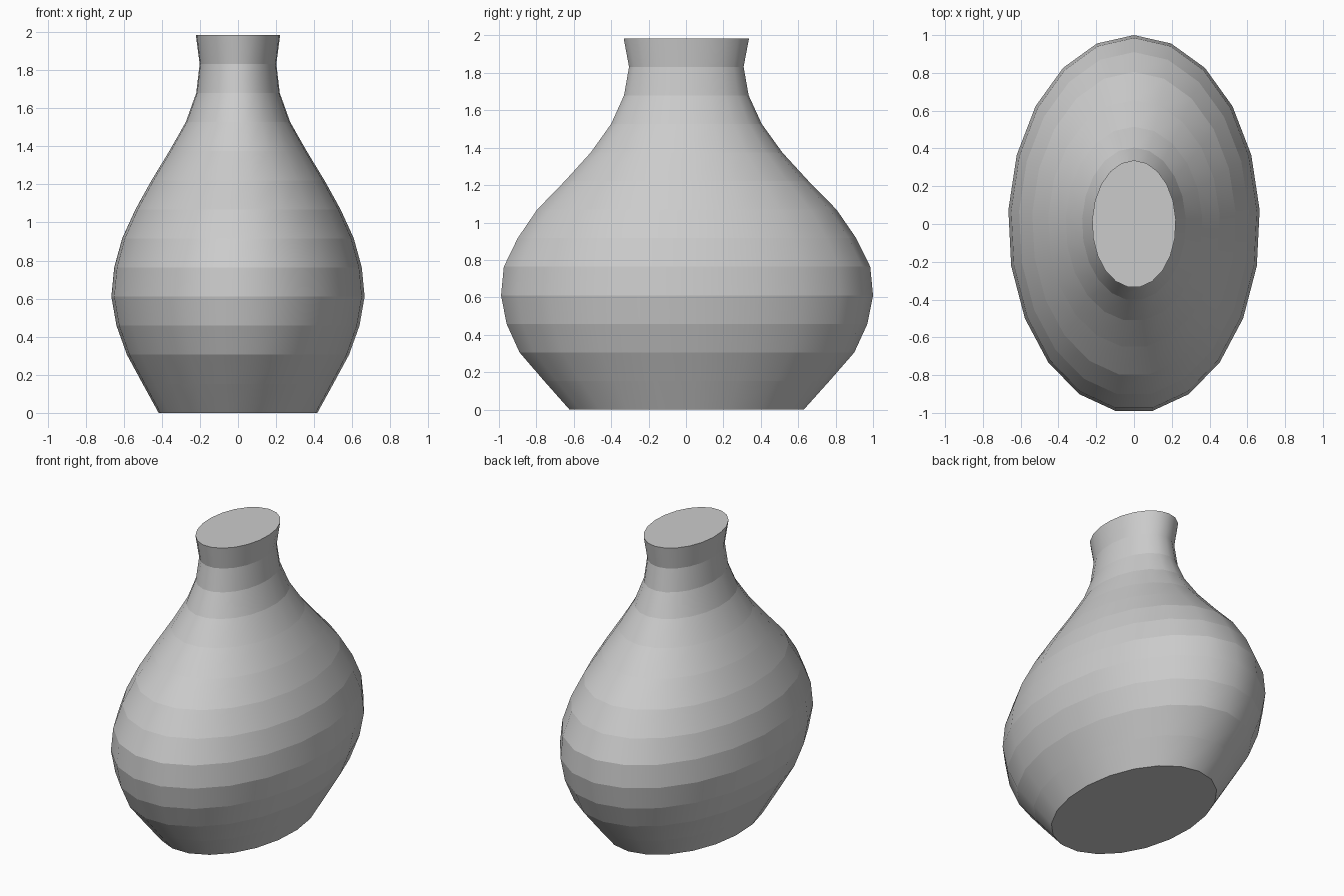
import bpy
import bmesh
from math import sin, cos, tau

default = bpy.data.objects.get("Cube")
if default:
    bpy.data.objects.remove(default, do_unlink=True)

SIDES = 21
STEP = 1.985 / 13

# Half width and half depth of each evenly spaced ring, foot to lip
RINGS = [
    (0.418, 0.63), (0.502, 0.767), (0.585, 0.90), (0.64, 0.97),
    (0.667, 1.0), (0.652, 0.985), (0.61, 0.91), (0.54, 0.805),
    (0.455, 0.655), (0.362, 0.515), (0.275, 0.405), (0.22, 0.335),
    (0.202, 0.308), (0.222, 0.337),
]

# Clay colour
clay = bpy.data.materials.new("grey_clay")
clay.use_nodes = True
colour = (0.6, 0.6, 0.6, 1)
clay.diffuse_color = colour
clay.node_tree.nodes["Principled BSDF"].inputs["Base Color"].default_value = colour

# Oval body, lofted ring by ring
bm = bmesh.new()
loops = []
for level, (rx, ry) in enumerate(RINGS):
    angles = [tau * i / SIDES for i in range(SIDES)]
    loops.append([bm.verts.new((-rx * sin(a), ry * cos(a), level * STEP))
                  for a in angles])
for low, high in zip(loops, loops[1:]):
    for i in range(SIDES):
        j = (i + 1) % SIDES
        face = bm.faces.new((low[i], low[j], high[j], high[i]))
        face.smooth = True

# Flat foot and closed mouth
bm.faces.new(loops[0][::-1])
bm.faces.new(loops[-1])
bmesh.ops.recalc_face_normals(bm, faces=bm.faces[:])

# Crease the horizontal rings so each band reads as a facet
for edge in bm.edges:
    a, b = edge.verts
    if abs(a.co.z - b.co.z) < 0.001:
        edge.smooth = False

mesh = bpy.data.meshes.new("vase_body")
bm.to_mesh(mesh)
bm.free()
mesh.materials.append(clay)
vase = bpy.data.objects.new("vase_body", mesh)
bpy.context.collection.objects.link(vase)
